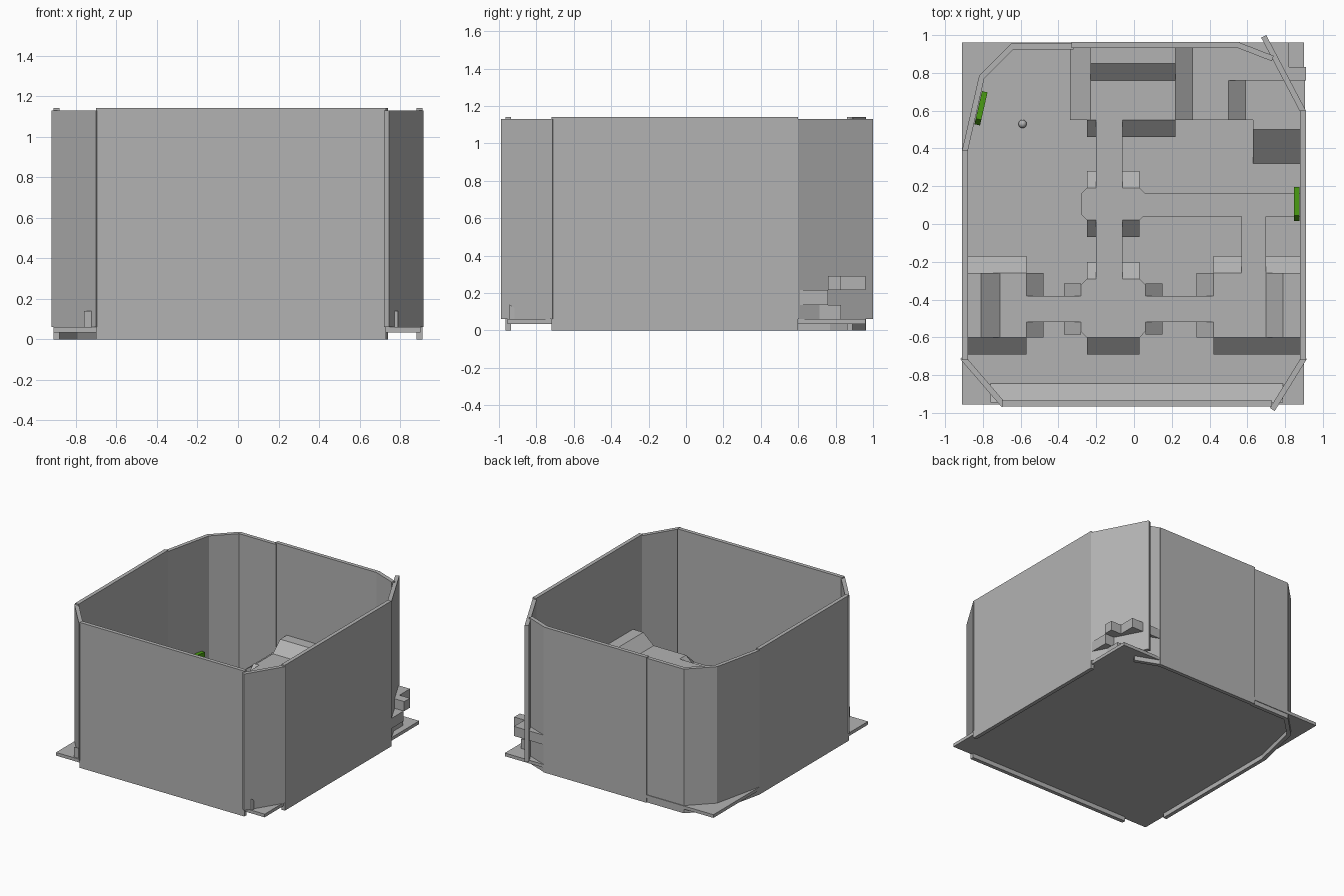
import bpy
import bmesh
import math

old = bpy.data.objects.get("Cube")
if old:
    bpy.data.objects.remove(old, do_unlink=True)


def make_material(name, color):
    m = bpy.data.materials.new(name)
    m.use_nodes = True
    m.diffuse_color = color
    m.node_tree.nodes["Principled BSDF"].inputs["Base Color"].default_value = color
    return m


GRAY = make_material("light_gray", (0.45, 0.45, 0.45, 1))
GREEN = make_material("leaf_green", (0.07, 0.34, 0.006, 1))

GROUND, LOW, MID, DECK, SHELF = 0.06, 0.215, 0.29, 0.36, 0.44
UNDER = 0.28      # underside of bridges and foot of the bevel ramps
TALL = 1.14


def prism(name, outline, z0, tops, mat=GRAY):
    """Upright prism on an outline; tops is one height or one per corner."""
    if not isinstance(tops, (list, tuple)):
        tops = [tops] * len(outline)
    bm = bmesh.new()
    lo = [bm.verts.new((x, y, z0)) for x, y in outline]
    hi = [bm.verts.new((x, y, t)) for (x, y), t in zip(outline, tops)]
    n = len(outline)
    bm.faces.new(lo[::-1])
    bm.faces.new(hi)
    for i in range(n):
        j = (i + 1) % n
        bm.faces.new((lo[i], lo[j], hi[j], hi[i]))
    bmesh.ops.recalc_face_normals(bm, faces=bm.faces)
    me = bpy.data.meshes.new(name)
    bm.to_mesh(me)
    bm.free()
    me.materials.append(mat)
    ob = bpy.data.objects.new(name, me)
    bpy.context.collection.objects.link(ob)
    return ob


def box(name, x0, x1, y0, y1, z0, z1, mat=GRAY):
    return prism(name, [(x0, y0), (x1, y0), (x1, y1), (x0, y1)], z0, z1, mat)


def ramp(name, x0, x1, y0, y1, down, high=DECK, low=UNDER, z0=GROUND, mat=GRAY):
    """Block whose top falls from high to low towards the given direction."""
    falls = {"+x": (0, 1, 1, 0), "-x": (1, 0, 0, 1),
             "+y": (0, 0, 1, 1), "-y": (1, 1, 0, 0)}[down]
    tops = [low if f else high for f in falls]
    return prism(name, [(x0, y0), (x1, y0), (x1, y1), (x0, y1)], z0, tops, mat)


def wall(name, a, b, z0=0.0, z1=TALL, thick=0.03, mat=GRAY):
    """Panel from a to b, thickened to the left of that direction."""
    dx, dy = b[0] - a[0], b[1] - a[1]
    k = thick / math.hypot(dx, dy)
    nx, ny = -dy * k, dx * k
    return prism(name, [a, b, (b[0] + nx, b[1] + ny), (a[0] + nx, a[1] + ny)],
                 z0, z1, mat)


# Base plate
box("base_plate", -0.91, 0.9, -0.955, 0.96, 0.035, GROUND)

# Outer walls, anticlockwise from the front
wall("front_wall", (-0.7, -0.965), (0.73, -0.965))
wall("front_left_corner_wall", (0.745, -0.99), (0.915, -0.715), GROUND, 1.13)
wall("left_wall", (0.91, -0.72), (0.91, 0.6))
wall("back_left_corner_wall", (0.91, 0.6), (0.7, 1.0), GROUND, 1.13)
wall("back_left_inner_wall", (0.74, 0.89), (0.56, 0.96))
wall("back_wall_left_part", (0.56, 0.963), (-0.33, 0.963))
wall("back_wall_right_part", (-0.32, 0.955), (-0.65, 0.955), z1=1.13)
wall("back_right_corner_wall", (-0.65, 0.955), (-0.82, 0.785), z1=1.13)
wall("right_angled_wall", (-0.82, 0.785), (-0.91, 0.39), z1=1.13)
wall("right_wall", (-0.91, 0.39), (-0.91, -0.72))
wall("front_right_corner_wall", (-0.92, -0.715), (-0.7, -0.97), GROUND, 1.13)

# Low sloped kerb along the front wall
ramp("front_kerb", -0.76, 0.79, -0.945, -0.845, "+y", 0.14, GROUND + 0.005)

# Side platforms with a raised shelf against each side wall
for side, xi, xs, xr, xw, inward in (
        ("right", -0.57, -0.71, -0.81, -0.89, "+x"),
        ("left", 0.42, 0.70, 0.79, 0.89, "-x")):
    x0, x1 = min(xi, xw), max(xi, xw)
    box(side + "_platform", x0, x1, -0.6, -0.26, GROUND, DECK)
    box(side + "_shelf", min(xr, xw), max(xr, xw), -0.6, -0.26, DECK, SHELF)
    ramp(side + "_shelf_ramp", min(xs, xr), max(xs, xr), -0.6, -0.26,
         inward, SHELF, DECK, DECK - 0.01)
    ramp(side + "_front_ramp", x0, x1, -0.69, -0.6, "-y")
    step = 0.09 if inward == "+x" else -0.09
    for part, y0, y1 in (("rear", -0.38, -0.26), ("fore", -0.6, -0.52)):
        ramp(side + "_inner_ramp_" + part, min(xi, xi + step), max(xi, xi + step),
             y0, y1, inward)
ramp("right_rear_ramp", -0.89, -0.57, -0.26, -0.17, "+y")
ramp("left_rear_ramp_inner", 0.42, 0.57, -0.26, -0.17, "+y")
ramp("left_rear_ramp_outer", 0.70, 0.89, -0.26, -0.17, "+y")


# Central hubs with clipped corners
def hub(name, y0, y1):
    c = 0.03
    return prism(name, [(-0.25, y0), (0.03, y0), (0.06, y0 + c), (0.06, y1 - c),
                        (0.03, y1), (-0.25, y1), (-0.28, y1 - c), (-0.28, y0 + c)],
                 GROUND, DECK)


hub("front_hub", -0.6, -0.29)
hub("middle_hub", 0.02, 0.19)
ramp("front_hub_ramp", -0.25, 0.03, -0.69, -0.6, "-y")
for part, y0, y1 in (("rear", -0.38, -0.315), ("fore", -0.585, -0.52)):
    ramp("hub_right_ramp_" + part, -0.37, -0.28, y0, y1, "-x")
    ramp("hub_left_ramp_" + part, 0.06, 0.15, y0, y1, "+x")
for part, x0, x1 in (("right", -0.25, -0.2), ("left", -0.06, 0.03)):
    ramp("front_hub_rear_ramp_" + part, x0, x1, -0.29, -0.2, "+y")
    ramp("middle_hub_front_ramp_" + part, x0, x1, -0.07, 0.02, "-y")
    ramp("middle_hub_rear_ramp_" + part, x0, x1, 0.19, 0.28, "+y")

# Bridges
box("cross_bridge", -0.57, 0.42, -0.52, -0.38, UNDER, DECK)
box("long_bridge", -0.2, -0.06, -0.3, 0.56, UNDER, DECK)
box("side_bridge", 0.57, 0.7, -0.27, 0.05, UNDER, DECK)
box("wall_bridge", 0.05, 0.89, 0.04, 0.165, UNDER, DECK)

# Back platform with its shelf
box("back_platform", -0.23, 0.22, 0.55, 0.94, GROUND, DECK)
box("back_shelf", -0.23, 0.22, 0.85, 0.94, DECK, SHELF)
ramp("back_shelf_ramp", -0.23, 0.22, 0.76, 0.85, "-y", SHELF, DECK, DECK - 0.01)
ramp("back_platform_right_ramp", -0.34, -0.23, 0.55, 0.94, "-x")
ramp("back_platform_front_ramp_right", -0.25, -0.2, 0.46, 0.55, "-y")
ramp("back_platform_front_ramp_left", -0.06, 0.22, 0.46, 0.55, "-y")

# Descending way round the back left corner
ramp("upper_descent", 0.22, 0.31, 0.55, 0.94, "+x", DECK, MID, LOW)
box("upper_landing", 0.31, 0.5, 0.55, 0.94, LOW, MID)
prism("corner_landing", [(0.5, 0.76), (0.91, 0.76), (0.91, 0.83), (0.82, 0.83),
                         (0.82, 0.96), (0.5, 0.96)], LOW, MID)
ramp("middle_descent", 0.5, 0.59, 0.55, 0.76, "+x", MID, LOW, 0.135)
prism("lower_landing", [(0.59, 0.55), (0.63, 0.55), (0.63, 0.5), (0.88, 0.5),
                        (0.905, 0.59), (0.905, 0.76), (0.59, 0.76)], 0.135, LOW)
ramp("last_descent", 0.63, 0.885, 0.32, 0.5, "-y", LOW, GROUND + 0.003)
box("landing_support", 0.63, 0.85, 0.69, 0.83, GROUND, 0.135)

# Green markers on the walls, each with a sloped end
for name, a, b in (("left_marker", (0.862, 0.015), (0.862, 0.195)),
                   ("right_marker", (-0.83, 0.525), (-0.79, 0.7))):
    dx, dy = b[0] - a[0], b[1] - a[1]
    k = 0.015 / math.hypot(dx, dy)
    ox, oy = dy * k, -dx * k
    m = (a[0] + dx * 0.17, a[1] + dy * 0.17)
    base = 0.17 if name == "right_marker" else DECK
    top = base + 0.08
    pts = [(p[0] + s * ox, p[1] + s * oy)
           for p, s in ((a, 1), (m, 1), (m, -1), (a, -1))]
    prism(name + "_end", pts, base, [base + 0.04, top, top, base + 0.04], GREEN)
    pts = [(p[0] + s * ox, p[1] + s * oy)
           for p, s in ((m, 1), (b, 1), (b, -1), (m, -1))]
    prism(name, pts, base, top, GREEN)

# Small ball on the floor
bpy.ops.mesh.primitive_uv_sphere_add(segments=24, ring_count=12, radius=0.022,
                                     location=(-0.59, 0.53, GROUND + 0.022))
ball = bpy.context.object
ball.name = "ball"
ball.data.materials.append(GRAY)
bpy.ops.object.shade_smooth_by_angle()
